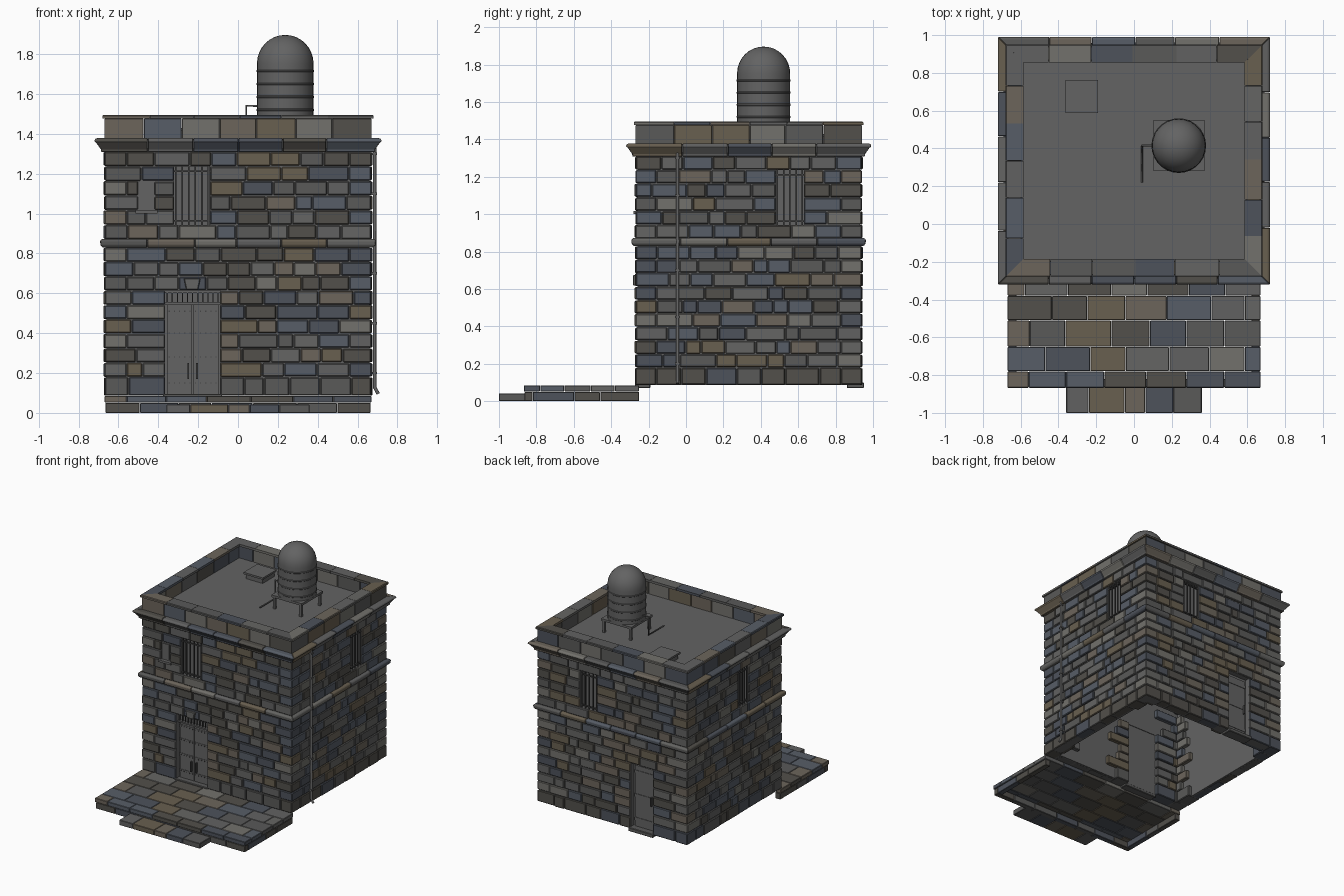
import bpy, bmesh, math, random
from mathutils import Matrix, Vector

if "Cube" in bpy.data.objects:
    bpy.data.objects.remove(bpy.data.objects["Cube"])

random.seed(7)
HX, HY, CY = 0.67, 0.605, 0.335          # wall half sizes and centre in y
HALF = (HX, HY, HX, HY)                  # half length of front, right, back, left

def material(name, c):
    m = bpy.data.materials.new(name)
    m.diffuse_color = (*c, 1)
    m.use_nodes = True
    m.node_tree.nodes["Principled BSDF"].inputs["Base Color"].default_value = m.diffuse_color
    return m

STONE = [material("stone_%d" % i, c) for i, c in enumerate([
    (.10, .10, .098), (.13, .13, .125), (.095, .11, .135), (.075, .085, .105),
    (.15, .13, .105), (.14, .115, .08), (.17, .165, .15), (.085, .08, .07), (.12, .12, .12)])]
GREY = [material("plain_grey", (.125, .125, .125))]
DARK = [material("dark_iron", (.06, .06, .06))]

def pick(dark=False):
    return random.choice([0, 3, 7, 7]) if dark else random.randrange(len(STONE))

def finish(name, bm, mats, bevel=0):
    bmesh.ops.recalc_face_normals(bm, faces=bm.faces[:])
    me = bpy.data.meshes.new(name)
    bm.to_mesh(me)
    bm.free()
    for m in mats:
        me.materials.append(m)
    ob = bpy.data.objects.new(name, me)
    bpy.context.collection.objects.link(ob)
    if bevel:
        b = ob.modifiers.new("bevel", 'BEVEL')
        b.width, b.segments = bevel, 1
    return ob

def at(side, u, o, z):
    """Point on a wall: u along it, o outward from its face."""
    return [(u, CY - HY - o, z), (HX + o, CY + u, z), (-u, CY + HY + o, z), (-HX - o, CY - u, z)][side]

def prism(bm, side, prof, u0, u1, mat=0, m0=False, m1=False):
    a = [bm.verts.new(at(side, u0 - (o if m0 else 0), o, z)) for o, z in prof]
    b = [bm.verts.new(at(side, u1 + (o if m1 else 0), o, z)) for o, z in prof]
    n = len(prof)
    fs = [bm.faces.new((a[i], a[(i + 1) % n], b[(i + 1) % n], b[i])) for i in range(n)]
    fs += [bm.faces.new(a), bm.faces.new(b)]
    for f in fs:
        f.material_index = mat

def block(bm, side, u0, u1, o0, o1, z0, z1, mat=0):
    prism(bm, side, [(o0, z0), (o1, z0), (o1, z1), (o0, z1)], u0, u1, mat)

def box(bm, x0, x1, y0, y1, z0, z1, mat=0):
    M = Matrix.Translation(((x0 + x1) / 2, (y0 + y1) / 2, (z0 + z1) / 2)) @ Matrix.Diagonal((x1 - x0, y1 - y0, z1 - z0, 1))
    vs = bmesh.ops.create_cube(bm, size=1, matrix=M)['verts']
    for f in {f for v in vs for f in v.link_faces}:
        f.material_index = mat

def cuts(a, b, size, jitter=.25):
    n = max(1, round((b - a) / size))
    s = (b - a) / n
    return [a] + [a + s * (i + random.uniform(-jitter, jitter)) for i in range(1, n)] + [b]

# Openings per wall: u0, u1, z0, z1
W0, W1 = .943, 1.237
windows = [(0, -.32, -.14), (1, .145, .295), (2, -.29, -.14), (3, .05, .18)]
doors = [(0, -.365, -.09), (2, .16, .36)]
NICHE = (0, -.5, -.42, 1.017, 1.163)
openings = [(s, a, b, W0, W1) for s, a, b in windows] + [(s, a, b, .05, .613) for s, a, b in doors] + [NICHE]

# Stone walls, laid course by course with interlocking corners
low = [.085, .18] + [.18 + .65 / 9 * i for i in range(1, 10)]
high = [.87 + .44 / 6 * i for i in range(7)]
rows = list(zip(low, low[1:])) + list(zip(high, high[1:]))
bm = bmesh.new()
for r, (z0, z1) in enumerate(rows):
    for s in range(4):
        L = HALF[s] - (.11 if (r + s) % 2 else 0)
        spans, a = [], -L
        for _, u0, u1, _, _ in sorted(o for o in openings if o[0] == s and o[3] < (z0 + z1) / 2 < o[4]):
            spans.append((a, u0))
            a = u1
        spans.append((a, L))
        for a, b in spans:
            c = cuts(a, b, random.uniform(.12, .16), .3)
            for i, (u0, u1) in enumerate(zip(c, c[1:])):
                deep = -.11 if i in (0, len(c) - 2) else -.07
                edge = 0 if i in (0, len(c) - 2) else random.uniform(-.003, .006)
                block(bm, s, u0 + .002, u1 - .002, deep, edge,
                      z0 + random.uniform(.001, .004), z1 - random.uniform(.001, .004), pick(r == 0))
finish("wall_stones", bm, STONE, .005)

# Hollow backing wall with roof deck, open underneath, pierced by the openings
bm = bmesh.new()
box(bm, -HX + .01, HX - .01, CY - HY + .01, CY + HY - .01, .088, 1.378)
core = finish("backing_wall_and_roof", bm, GREY)
cutter = bmesh.new()
box(cutter, -HX + .08, HX - .08, CY - HY + .08, CY + HY - .08, -.1, 1.34)
helpers = [finish("cutter", cutter, [])]
for o in openings:
    cutter = bmesh.new()
    block(cutter, o[0], o[1], o[2], -.12, .05, o[3], o[4])
    helpers.append(finish("cutter", cutter, []))
for h in helpers:
    m = core.modifiers.new("cut", 'BOOLEAN')
    m.operation, m.object, m.solver = 'DIFFERENCE', h, 'EXACT'
    h.hide_render = True
core.data = bpy.data.meshes.new_from_object(core.evaluated_get(bpy.context.evaluated_depsgraph_get()))
core.modifiers.clear()
for h in helpers:
    bpy.data.objects.remove(h)

# Mitred stone bands running round the building
def course(name, prof, size, bevel=.003):
    bm = bmesh.new()
    for s in range(4):
        c = cuts(-HALF[s], HALF[s], size, .04)
        for i, (a, b) in enumerate(zip(c, c[1:])):
            f, l = i == 0, i == len(c) - 2
            prism(bm, s, prof, a + (0 if f else .001), b - (0 if l else .001), pick(), f, l)
    finish(name, bm, STONE, bevel)

course("string_course", [(-.07, .83), (.01, .83), (.02, .842), (.022, .862), (.014, .872), (-.07, .872)], .24)
course("cornice", [(-.07, 1.308), (.016, 1.308), (.018, 1.322), (.042, 1.356), (.05, 1.36),
                   (.05, 1.37), (.04, 1.378), (-.07, 1.378)], .24)
course("parapet", [(-.075, 1.37), (0, 1.37), (0, 1.476), (-.075, 1.476)], .2)
course("coping", [(-.085, 1.476), (.009, 1.476), (.009, 1.49), (.004, 1.495), (-.085, 1.495)], .22, 0)

# Barred windows
for k, (s, a, b) in enumerate(windows):
    bm = bmesh.new()
    block(bm, s, a, b, -.075, -.06, W0, W1, 0)
    n = 5 if k == 0 else 4
    for i in range(n + 1):
        u = a + .008 + (b - a - .016) * i / n
        block(bm, s, u - .004, u + .004, -.02, -.012, W0, W1, 1)
    for z in (W0 + .02, W1 - .025):
        block(bm, s, a, b, -.022, -.01, z - .004, z + .004, 1)
    finish("barred_window_%d" % k, bm, GREY + DARK)

# Wall niche with sill
bm = bmesh.new()
block(bm, 0, -.5, -.42, -.07, -.015, 1.017, 1.163)
block(bm, 0, -.515, -.405, -.05, .012, 1.0, 1.018)
block(bm, 0, -.49, -.43, -.02, -.008, 1.03, 1.15)
finish("niche_panel", bm, GREY)

# Front double door: leaves, straps, studs, handles and transom bars
bm = bmesh.new()
A, B, mid = -.365, -.09, -.2275
block(bm, 0, A, B, -.075, -.055, .085, .613)
for a, b in ((A + .008, mid - .002), (mid + .002, B - .008)):
    block(bm, 0, a, b, -.055, -.04, .09, .543)
    for z in (.15, .28, .4, .51):
        block(bm, 0, a, b, -.04, -.037, z - .012, z + .012)
        for i in range(5):
            u = a + .012 + (b - a - .024) * i / 4
            block(bm, 0, u - .003, u + .003, -.038, -.033, z - .003, z + .003, 1)
for u in (mid - .022, mid + .022):
    block(bm, 0, u - .004, u + .004, -.04, -.02, .17, .25, 1)
for z in (.547, .607):
    block(bm, 0, A, B, -.05, -.025, z - .006, z + .006)
for i in range(11):
    u = A + .01 + (B - A - .02) * i / 10
    block(bm, 0, u - .003, u + .003, -.04, -.032, .55, .605, 1)
finish("front_door", bm, GREY + DARK)

# Keystone, tapered
bm = bmesh.new()
prof = [(-.03, .028), (.03, .028), (.042, .085), (-.042, .085)]
f = [bm.faces.new([bm.verts.new(at(0, -.23 + x, o, .59 + z)) for x, z in prof]) for o in (-.06, .014)]
bmesh.ops.bridge_loops(bm, edges=[e for x in f for e in x.edges])
finish("keystone", bm, [STONE[1]], .004)

# Back door and the thresholds
bm = bmesh.new()
block(bm, 2, .16, .36, -.075, -.05, .085, .613)
block(bm, 2, .175, .345, -.05, -.04, .1, .59)
for z in (.16, .35, .54):
    block(bm, 2, .175, .345, -.04, -.036, z - .012, z + .012)
block(bm, 2, .325, .333, -.04, -.02, .3, .37, 1)
finish("back_door", bm, GREY + DARK)
bm = bmesh.new()
block(bm, 2, .15, .37, -.08, .012, .07, .1)
block(bm, 0, A - .01, B + .01, -.08, .004, .07, .095)
finish("thresholds", bm, [STONE[0]], .004)

# Terrace paving, kerbs and entry step
bm = bmesh.new()
ys = [-.868, -.78, -.65, -.51, -.38, -.25]
for r, (y0, y1) in enumerate(zip(ys, ys[1:])):
    xs = [-HX] + [-HX + .11 * (r % 2 + 1) + .21 * i + random.uniform(-.02, .02) for i in range(6)] + [HX]
    for x0, x1 in zip(xs, xs[1:]):
        box(bm, x0 + .001, x1 - .001, y0 + .001, y1 - .001, .052, .085, pick())
xs = cuts(-HX + .005, HX - .005, .2)
for x0, x1 in zip(xs, xs[1:]):
    box(bm, x0 + .001, x1 - .001, -.863, -.82, 0, .05, pick(True))
yc = cuts(-.82, -.25, .19)
for y0, y1 in zip(yc, yc[1:]):
    for x in (-.643, .643):
        box(bm, x - .022, x + .022, y0 + .001, y1 - .001, 0, .05, pick(True))
finish("terrace", bm, STONE, .003)
bm = bmesh.new()
xs = cuts(-.36, .36, .15)
for x0, x1 in zip(xs, xs[1:]):
    box(bm, x0 + .001, x1 - .001, -1, -.855, 0, .042, pick())
finish("entry_step", bm, STONE, .003)

# Roof hatch
bm = bmesh.new()
box(bm, -.35, -.2, .6, .75, 1.37, 1.415)
box(bm, -.362, -.19, .588, .762, 1.415, 1.43)
finish("roof_hatch", bm, GREY)

# Water tank: ribbed body with domed top, turned about its axis
TX, TY, R = .237, .415, .142
prof = [(0, 1.49), (R, 1.49)]
for z in (1.52, 1.585, 1.65, 1.715):
    prof += [(R, z - .006), (R + .003, z - .003), (R + .003, z + .003), (R, z + .006)]
prof += [(R * math.cos(t), 1.752 + .144 * math.sin(t)) for t in (i * math.pi / 16 for i in range(9))]
bm = bmesh.new()
vs = [bm.verts.new((TX + r, TY, z)) for r, z in prof]
es = [bm.edges.new(p) for p in zip(vs, vs[1:])]
bmesh.ops.spin(bm, geom=vs + es, cent=(TX, TY, 0), axis=(0, 0, 1), angle=2 * math.pi, steps=28)
bmesh.ops.remove_doubles(bm, verts=bm.verts[:], dist=1e-4)
tank = finish("water_tank", bm, GREY)
bpy.context.view_layer.objects.active = tank
tank.select_set(True)
bpy.ops.object.shade_smooth_by_angle(angle=math.radians(30))
bm = bmesh.new()
box(bm, TX - .135, TX + .135, TY - .135, TY + .135, 1.472, 1.49)
for sx in (-.118, .118):
    for sy in (-.118, .118):
        box(bm, TX + sx - .01, TX + sx + .01, TY + sy - .01, TY + sy + .01, 1.37, 1.475)
finish("tank_stand", bm, GREY)

# Pipes
def pipe(name, pts, r):
    cu = bpy.data.curves.new(name, 'CURVE')
    cu.dimensions, cu.bevel_depth, cu.bevel_resolution, cu.use_fill_caps = '3D', r, 1, True
    sp = cu.splines.new('POLY')
    sp.points.add(len(pts) - 1)
    for p, q in zip(sp.points, pts):
        p.co = (*q, 1)
    cu.materials.append(GREY[0])
    ob = bpy.data.objects.new(name, cu)
    bpy.context.collection.objects.link(ob)
    bpy.ops.object.select_all(action='DESELECT')
    ob.select_set(True)
    bpy.context.view_layer.objects.active = ob
    bpy.ops.object.convert(target='MESH')

pipe("tank_outlet_pipe", [(.11, .415, 1.54), (.042, .415, 1.54), (.042, .415, 1.395), (.042, .22, 1.395)], .006)
pipe("downpipe", [(.685, -.045, 1.33), (.685, -.045, .13), (.703, -.045, .095)], .009)
bm = bmesh.new()
for z in (.2, .45, .7, 1.1, 1.3):
    box(bm, .66, .696, -.058, -.032, z - .006, z + .006)
finish("downpipe_clips", bm, GREY)
